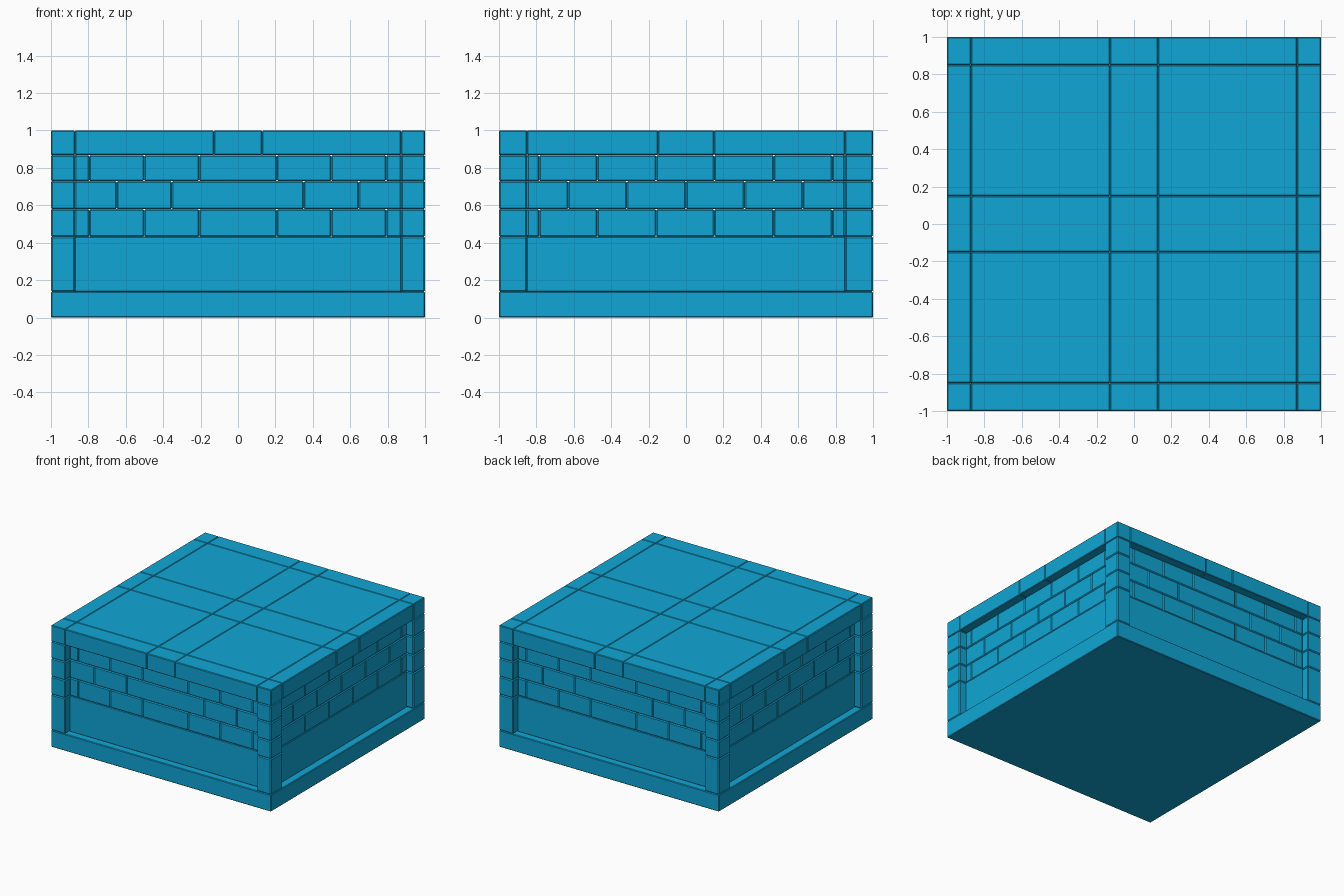
import bpy, bmesh
from mathutils import Matrix, Vector

if "Cube" in bpy.data.objects:
    bpy.data.objects.remove(bpy.data.objects["Cube"])

mat = bpy.data.materials.new("blue_stone")
mat.diffuse_color = (0.005, 0.38, 0.67, 1)
mat.use_nodes = True
mat.node_tree.nodes["Principled BSDF"].inputs["Base Color"].default_value = mat.diffuse_color

RECESS = 0.94                                   # wall face distance from centre
PX, PY = 0.872, 0.85                            # inner edges of the corner posts
COURSES = [0.138, 0.432, 0.579, 0.729, 0.868]   # panel, then three brick rows


def blocks(name, boxes, bevel=0.007):
    """One object made of chamfered boxes, each given as (low, high) corners."""
    me = bpy.data.meshes.new(name)
    bm = bmesh.new()
    for lo, hi in boxes:
        lo, hi = Vector(lo), Vector(hi)
        m = Matrix.Translation((lo + hi) / 2) @ Matrix.Diagonal((*(hi - lo), 1))
        verts = bmesh.ops.create_cube(bm, size=1, matrix=m)["verts"]
        edges = list({e for v in verts for e in v.link_edges})
        bmesh.ops.bevel(bm, geom=edges, offset=bevel, segments=1,
                        affect='EDGES', profile=0.5)
    bm.to_mesh(me)
    bm.free()
    me.materials.append(mat)
    ob = bpy.data.objects.new(name, me)
    bpy.context.collection.objects.link(ob)
    return ob


def pairs(seq):
    return list(zip(seq, seq[1:]))


# base slab
blocks("base_slab", [((-1, -1, 0), (1, 1, COURSES[0]))], 0.005)

# cap stones laid in a five by five pattern
cap_x = [-1, -PX, -0.129, 0.129, PX, 1]
cap_y = [-1, -PY, -0.15, 0.15, PY, 1]
blocks("cap_stones", [((x0, y0, COURSES[-1]), (x1, y1, 1))
                      for x0, x1 in pairs(cap_x) for y0, y1 in pairs(cap_y)], 0.005)

# corner posts, stacked blocks
for sx, side in ((-1, "left"), (1, "right")):
    for sy, end in ((-1, "front"), (1, "back")):
        xs, ys = sorted((sx * PX, sx)), sorted((sy * PY, sy))
        blocks(f"{end}_{side}_post", [((xs[0], ys[0], z0), (xs[1], ys[1], z1))
                                      for z0, z1 in pairs(COURSES)])

# recessed walls: plain lower panel and three courses of bricks
front_a = [-PX, -0.795, -0.502, -0.208, 0.208, 0.498, 0.792, PX]
front_b = [-PX, -0.648, -0.355, 0.352, 0.645, PX]
side_a = [-PY, -0.785, -0.475, -0.16, 0.152, 0.47, 0.782, PY]
side_b = [-PY, -0.63, -0.317, 0, 0.313, 0.625, PY]
walls = [("front", 'y', -1, front_a, front_b), ("back", 'y', 1, front_a, front_b),
         ("left", 'x', -1, side_a, side_b), ("right", 'x', 1, side_a, side_b)]

for name, axis, sign, a, b in walls:
    d0, d1 = sorted((sign * (RECESS - 0.1), sign * RECESS))

    def piece(u0, u1, z0, z1):
        if axis == 'y':
            return (u0, d0, z0), (u1, d1, z1)
        return (d0, u0, z0), (d1, u1, z1)

    rows = pairs(COURSES)
    blocks(f"{name}_lower_panel", [piece(a[0], a[-1], *rows[0])], 0.003)
    blocks(f"{name}_bricks", [piece(u0, u1, z0, z1)
                              for joints, (z0, z1) in zip((a, b, a), rows[1:])
                              for u0, u1 in pairs(joints)])
